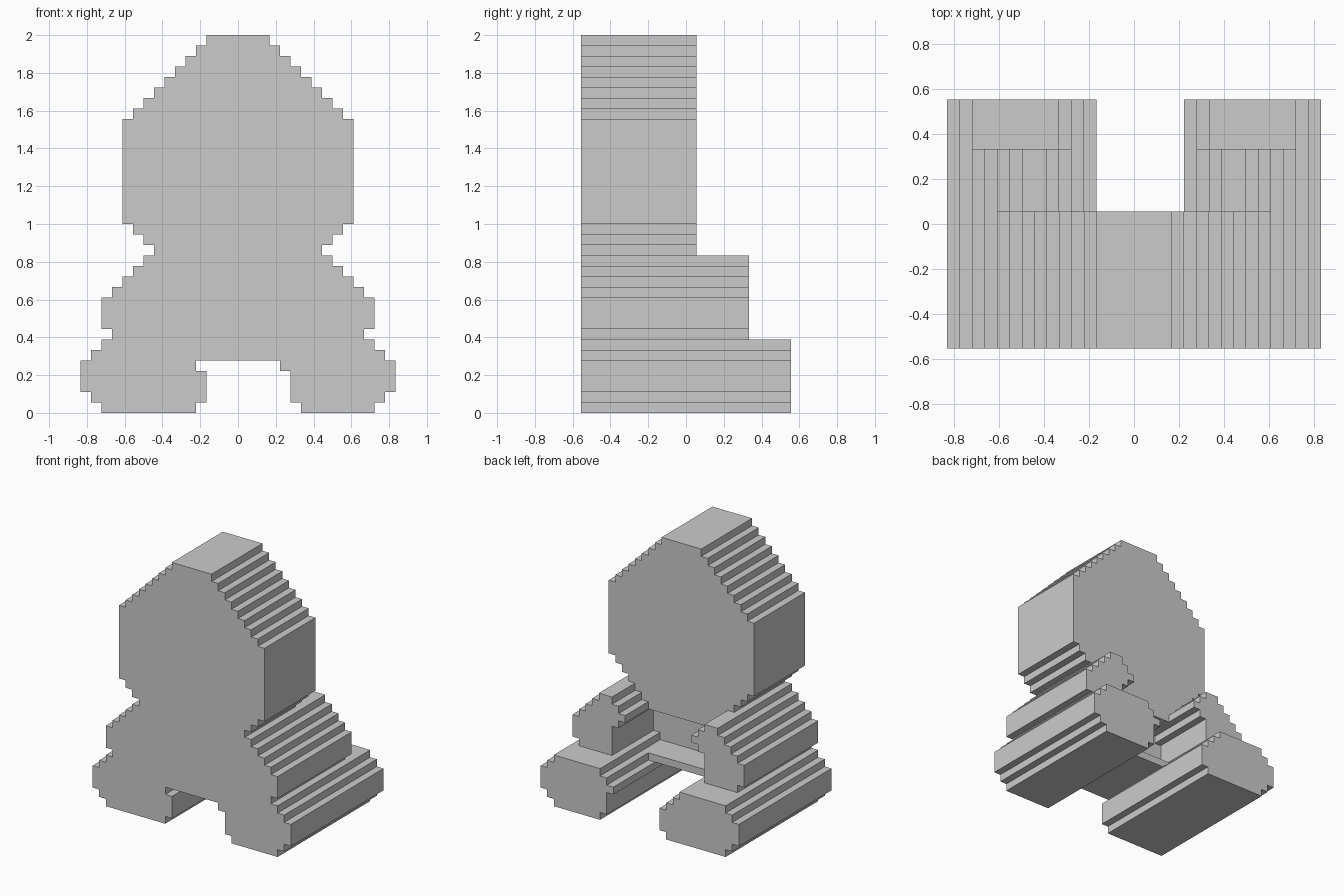
import bpy
import bmesh

if "Cube" in bpy.data.objects:
    bpy.data.objects.remove(bpy.data.objects["Cube"])

U = 1 / 18  # one step of the blocky grid


def stepped(name, rows, y0, y1):
    """Extrude a stair-stepped outline; rows are (z_bottom, z_top, x_left, x_right)."""
    right = [(r[3], z) for r in rows for z in r[:2]]
    left = [(r[2], z) for r in reversed(rows) for z in (r[1], r[0])]
    outline = []
    for p in right + left:
        if not outline or p != outline[-1]:
            outline.append(p)
    bm = bmesh.new()
    face = bm.faces.new([bm.verts.new((x * U, y0 * U, z * U)) for x, z in outline])
    new = bmesh.ops.extrude_face_region(bm, geom=[face], use_keep_orig=True)["geom"]
    verts = [v for v in new if isinstance(v, bmesh.types.BMVert)]
    bmesh.ops.translate(bm, vec=(0, (y1 - y0) * U, 0), verts=verts)
    bmesh.ops.recalc_face_normals(bm, faces=bm.faces)
    mesh = bpy.data.meshes.new(name)
    bm.to_mesh(mesh)
    bm.free()
    obj = bpy.data.objects.new(name, mesh)
    bpy.context.collection.objects.link(obj)
    return obj


def mirrored(rows):
    return [(a, b, -r, -l) for a, b, l, r in rows]


# Head: large rounded disc with stepped lower and upper shoulders
head = [(12 + i, 13 + i, -5 - i, 5 + i) for i in range(6)]
head.append((18, 28, -11, 11))
head += [(28 + i, 29 + i, -10 + i, 10 - i) for i in range(8)]
stepped("head", head, -10, 1)

# Torso wall and the hip ledge behind it
stepped("torso", [(6, 7, -6, 6), (7, 11, -7, 7), (11, 12, -6, 6)], -10, -3)
stepped("hips", [(5, 6, -5, 5)], -10, 1)

# Arms
arm = [(7, 8, 7, 12), (8, 11, 7, 13), (11, 12, 6, 12),
       (12, 13, 5, 11), (13, 14, 6, 10), (14, 15, 7, 9)]
stepped("right_arm", arm, -10, 6)
stepped("left_arm", mirrored(arm), -10, 6)

# Legs: same upper half, slightly different inner edge near the floor
leg_top = [(4, 5, 4, 15), (5, 6, 5, 14), (6, 7, 6, 13)]
right_leg = [(0, 1, 6, 13), (1, 2, 5, 14), (2, 4, 5, 15)]
left_leg = [(0, 1, 4, 13), (1, 2, 3, 14), (2, 4, 3, 15)]
stepped("right_leg", right_leg + leg_top, -10, 10)
stepped("left_leg", mirrored(left_leg + leg_top), -10, 10)
